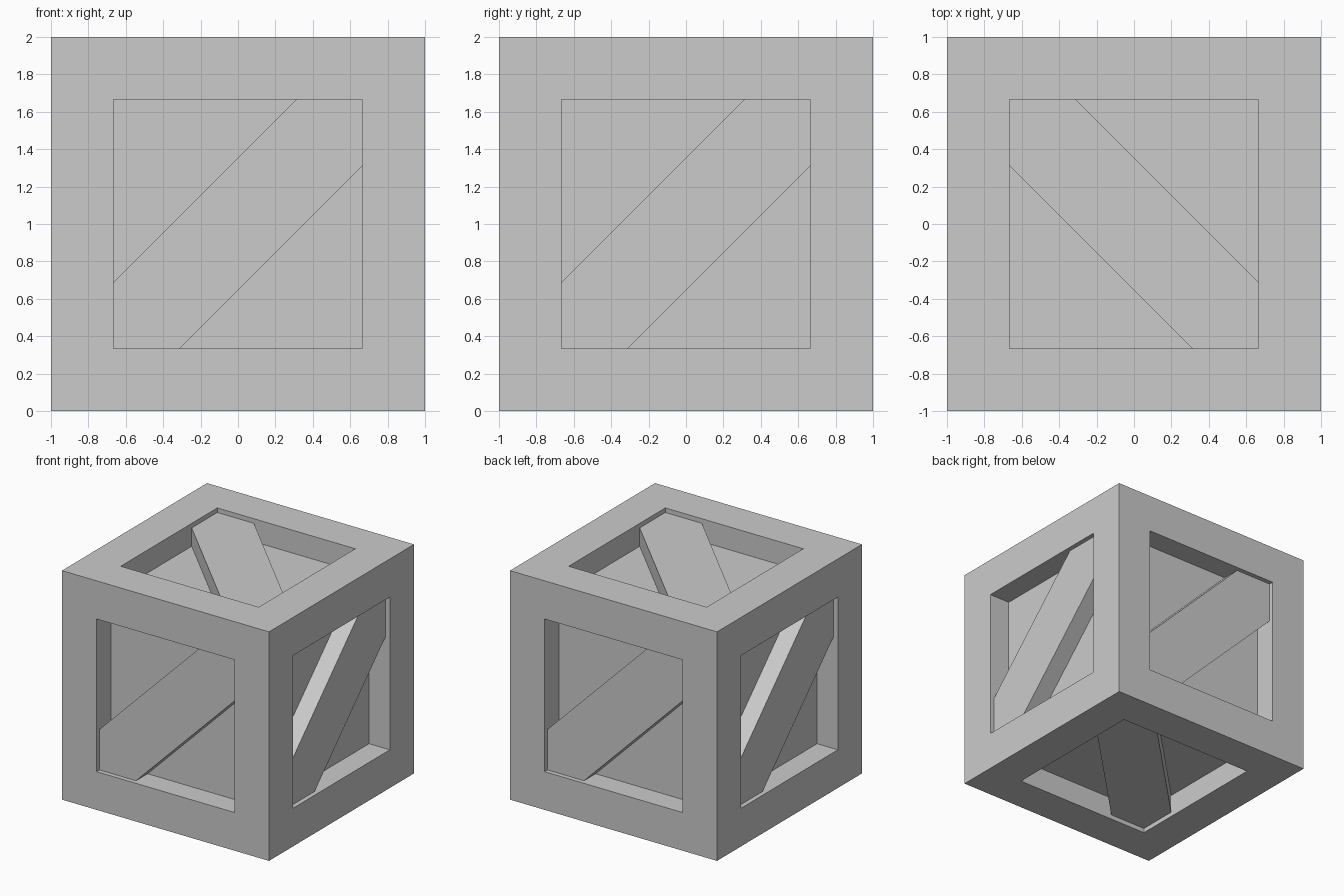
import bpy, bmesh
from mathutils import Matrix, Vector

if "Cube" in bpy.data.objects:
    bpy.data.objects.remove(bpy.data.objects["Cube"])

BORDER = 1 / 3      # width of the frame around each opening
PANEL = 0.20        # depth of the recessed panels
PLANK = 0.04        # depth of the plank faces
CENTRE = Vector((0, 0, 1))


def add_object(name, bm):
    bmesh.ops.recalc_face_normals(bm, faces=bm.faces[:])
    mesh = bpy.data.meshes.new(name)
    bm.to_mesh(mesh)
    bm.free()
    obj = bpy.data.objects.new(name, mesh)
    bpy.context.collection.objects.link(obj)
    return obj


# Crate body: cube with a square recess in every face
bm = bmesh.new()
bmesh.ops.create_cube(bm, size=2, matrix=Matrix.Translation(CENTRE))
panels = bm.faces[:]
bmesh.ops.inset_individual(bm, faces=panels, thickness=BORDER, use_even_offset=True)
bmesh.ops.inset_individual(bm, faces=panels, thickness=0, depth=-PANEL)
add_object("crate_body", bm)


def diagonal_plank(name, right, up):
    """Plank from lower left to upper right of the face spanned by right and up."""
    right, up = Vector(right), Vector(up)
    normal = right.cross(up)
    h = 1 - BORDER
    c = h - 0.25 * 2 ** 0.5     # where the plank edges meet the opening
    outline = [(-h, -h), (-c + 0.0, -h), (h, c), (h, h), (c, h), (-h, -c)]
    # edge points lie on v = u -/+ half width * sqrt(2)
    bm = bmesh.new()
    face = bm.faces.new([bm.verts.new(CENTRE + right * u + up * v + normal * (1 - PANEL))
                         for u, v in outline])
    ext = bmesh.ops.extrude_face_region(bm, geom=[face], use_keep_orig=True)
    verts = [g for g in ext["geom"] if isinstance(g, bmesh.types.BMVert)]
    bmesh.ops.translate(bm, verts=verts, vec=normal * (PANEL - PLANK))
    add_object(name, bm)


# One diagonal plank on each face
X, Y, Z = (1, 0, 0), (0, 1, 0), (0, 0, 1)
NX, NY = (-1, 0, 0), (0, -1, 0)
for name, right, up in [("front", X, Z), ("right", Y, Z), ("back", NX, Z),
                        ("left", NY, Z), ("top", Y, NX), ("bottom", Y, X)]:
    diagonal_plank(name + "_plank", right, up)
